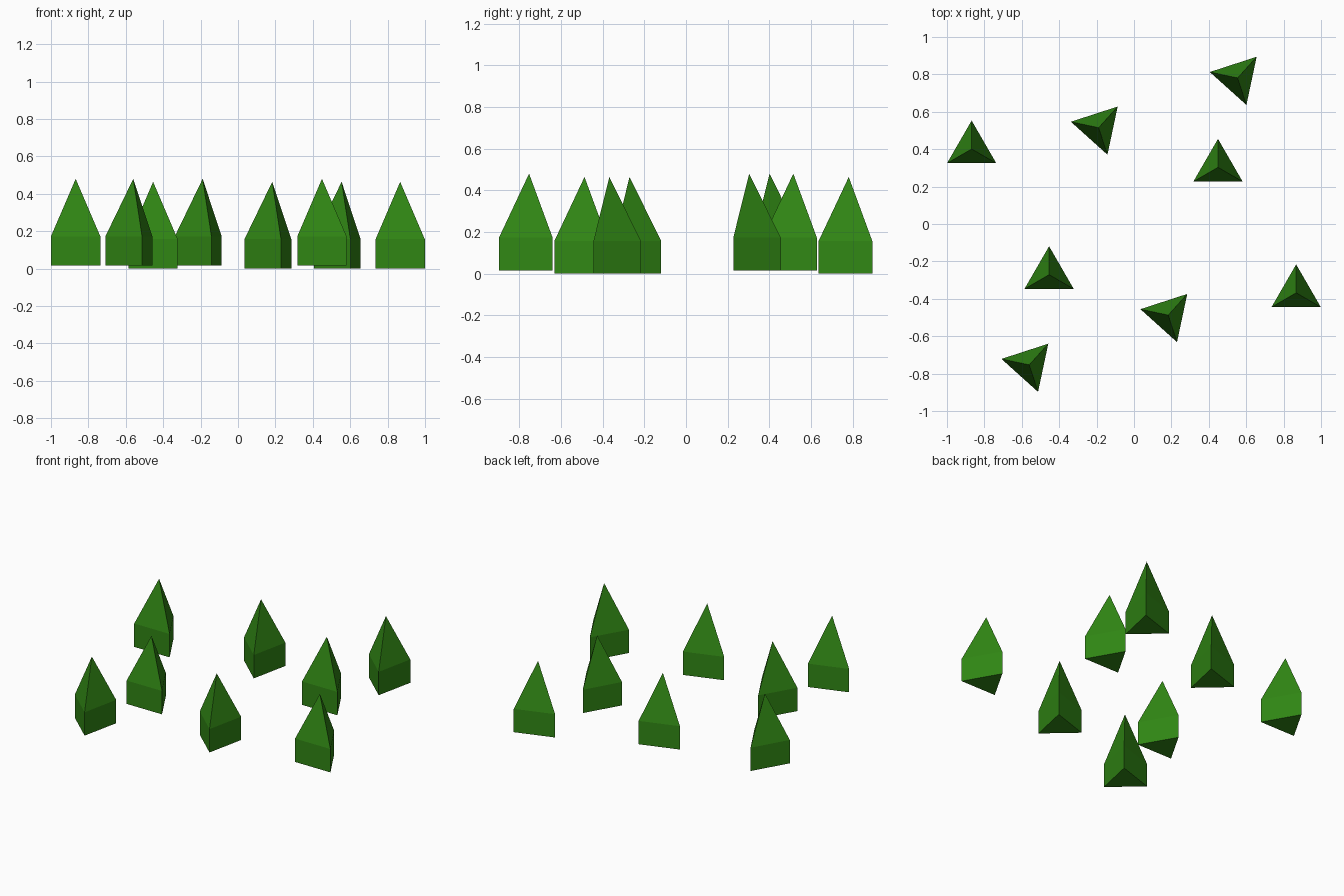
import bpy, bmesh
from math import cos, sin, radians

if "Cube" in bpy.data.objects:
    bpy.data.objects.remove(bpy.data.objects["Cube"])

R, WALL, TIP = 0.152, 0.157, 0.464   # footprint radius, wall height, tip height

green = bpy.data.materials.new("leaf_green")
green.diffuse_color = (0.03, 0.24, 0.007, 1)
green.use_nodes = True
green.node_tree.nodes["Principled BSDF"].inputs["Base Color"].default_value = green.diffuse_color


def tree(name, x, y, z, turn):
    """Three-sided prism with a pyramid on top."""
    bm = bmesh.new()
    corners = [(R * cos(radians(turn + a)), R * sin(radians(turn + a))) for a in (0, 120, 240)]
    low = [bm.verts.new((cx, cy, 0)) for cx, cy in corners]
    high = [bm.verts.new((cx, cy, WALL)) for cx, cy in corners]
    tip = bm.verts.new((0, 0, TIP))
    bm.faces.new(low[::-1])
    for i in range(3):
        j = (i + 1) % 3
        bm.faces.new((low[i], low[j], high[j], high[i]))
        bm.faces.new((high[i], high[j], tip))
    mesh = bpy.data.meshes.new(name)
    bm.to_mesh(mesh)
    bm.free()
    mesh.materials.append(green)
    obj = bpy.data.objects.new(name, mesh)
    obj.location = (x, y, z)
    bpy.context.collection.objects.link(obj)


# Straight trees point to the back, turned trees are rotated; some sit slightly higher
STRAIGHT, TURNED, RAISED = 90, 48, 0.016
trees = [
    (-0.868, 0.401, RAISED, STRAIGHT),
    (0.449, 0.303, RAISED, STRAIGHT),
    (-0.454, -0.271, 0, STRAIGHT),
    (0.867, -0.368, 0, STRAIGHT),
    (-0.560, -0.753, RAISED, TURNED),
    (-0.189, 0.515, RAISED, TURNED),
    (0.183, -0.487, 0, TURNED),
    (0.554, 0.781, 0, TURNED),
]
for n, spec in enumerate(trees, 1):
    tree(f"tree_{n}", *spec)
